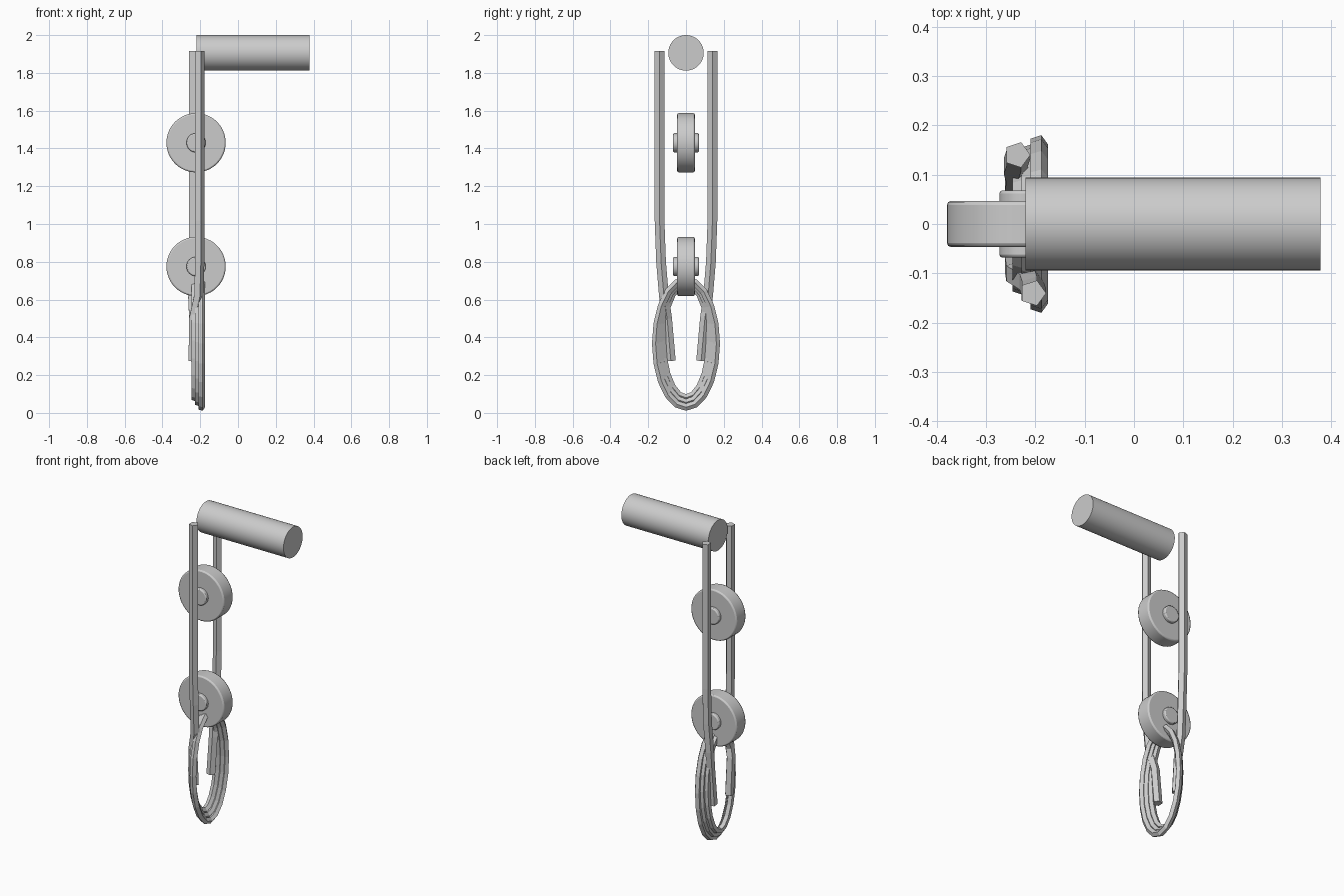
import bpy
import math

old = bpy.data.objects.get("Cube")
if old:
    bpy.data.objects.remove(old, do_unlink=True)

# One grey for every part
grey = bpy.data.materials.new("plain grey")
grey.use_nodes = True
COLOUR = (0.6, 0.6, 0.6, 1)
grey.diffuse_color = COLOUR
grey.node_tree.nodes["Principled BSDF"].inputs["Base Color"].default_value = COLOUR

CX = -0.222  # shared axis of the hanging parts


def cylinder(name, radius, depth, location, axis, bevel=0.0, sides=48):
    rotation = (0, math.pi / 2, 0) if axis == "x" else (math.pi / 2, 0, 0)
    bpy.ops.mesh.primitive_cylinder_add(vertices=sides, radius=radius, depth=depth,
                                        location=location, rotation=rotation)
    ob = bpy.context.object
    ob.name = name
    ob.data.materials.append(grey)
    if bevel:
        mod = ob.modifiers.new("Rounded rim", "BEVEL")
        mod.width = bevel
        mod.segments = 2
        mod.limit_method = "ANGLE"
    bpy.ops.object.shade_smooth_by_angle(angle=math.radians(35))
    return ob


def rope(name, points, radius, closed=False, sides=5):
    """Five-sided rope swept along a path."""
    profile = bpy.data.curves.new(name + "_profile", "CURVE")
    profile.dimensions = "2D"
    section = profile.splines.new("POLY")
    section.points.add(sides - 1)
    section.use_cyclic_u = True
    for i, p in enumerate(section.points):
        a = math.tau * i / sides
        p.co = (radius * math.cos(a), radius * math.sin(a), 0, 1)
    helper = bpy.data.objects.new(name + "_profile", profile)
    bpy.context.collection.objects.link(helper)

    curve = bpy.data.curves.new(name, "CURVE")
    curve.dimensions = "3D"
    curve.bevel_mode = "OBJECT"
    curve.bevel_object = helper
    curve.use_fill_caps = True
    path = curve.splines.new("POLY")
    path.points.add(len(points) - 1)
    path.use_cyclic_u = closed
    for p, co in zip(path.points, points):
        p.co = (*co, 1)
    ob = bpy.data.objects.new(name, curve)
    bpy.context.collection.objects.link(ob)

    # Turn the swept path into a mesh and drop the profile
    for other in bpy.context.selected_objects:
        other.select_set(False)
    bpy.context.view_layer.objects.active = ob
    ob.select_set(True)
    bpy.ops.object.convert(target="MESH")
    ob = bpy.context.object
    ob.data.materials.clear()
    ob.data.materials.append(grey)
    for face in ob.data.polygons:
        face.use_smooth = False
    bpy.data.objects.remove(helper, do_unlink=True)
    return ob


# Handle bar
cylinder("handle", 0.094, 0.597, (0.079, 0, 1.906), "x")

# Two wheels with their axles
for label, z in (("upper", 1.43), ("lower", 0.775)):
    cylinder(label + "_wheel", 0.157, 0.093, (CX, 0, z), "y", 0.008)
    cylinder(label + "_axle", 0.051, 0.136, (CX, 0, z), "y", 0.006, 32)

# Hanging strands, one in front and one behind
for label, side, x in (("front", -1, -0.205), ("back", 1, -0.237)):
    rope(label + "_strand",
         [(x, side * 0.14, 1.917), (x, side * 0.14, 1.02), (x, side * 0.132, 0.8),
          (x - 0.005, side * 0.117, 0.62), (-0.237, side * 0.1, 0.5),
          (-0.24, side * 0.08, 0.275)], 0.027)

# Coil of three loops, each wider and lower than the one behind
for i in range(3):
    x = -0.23 + 0.018 * i
    half_width = 0.125 + 0.018 * i
    low, high = 0.08 - 0.025 * i, 0.685 + 0.01 * i
    centre, half_height = (low + high) / 2, (high - low) / 2
    rope(f"coil_loop_{i + 1}",
         [(x, half_width * math.cos(a), centre + half_height * math.sin(a))
          for a in (math.tau * k / 20 for k in range(20))], 0.02, True)
